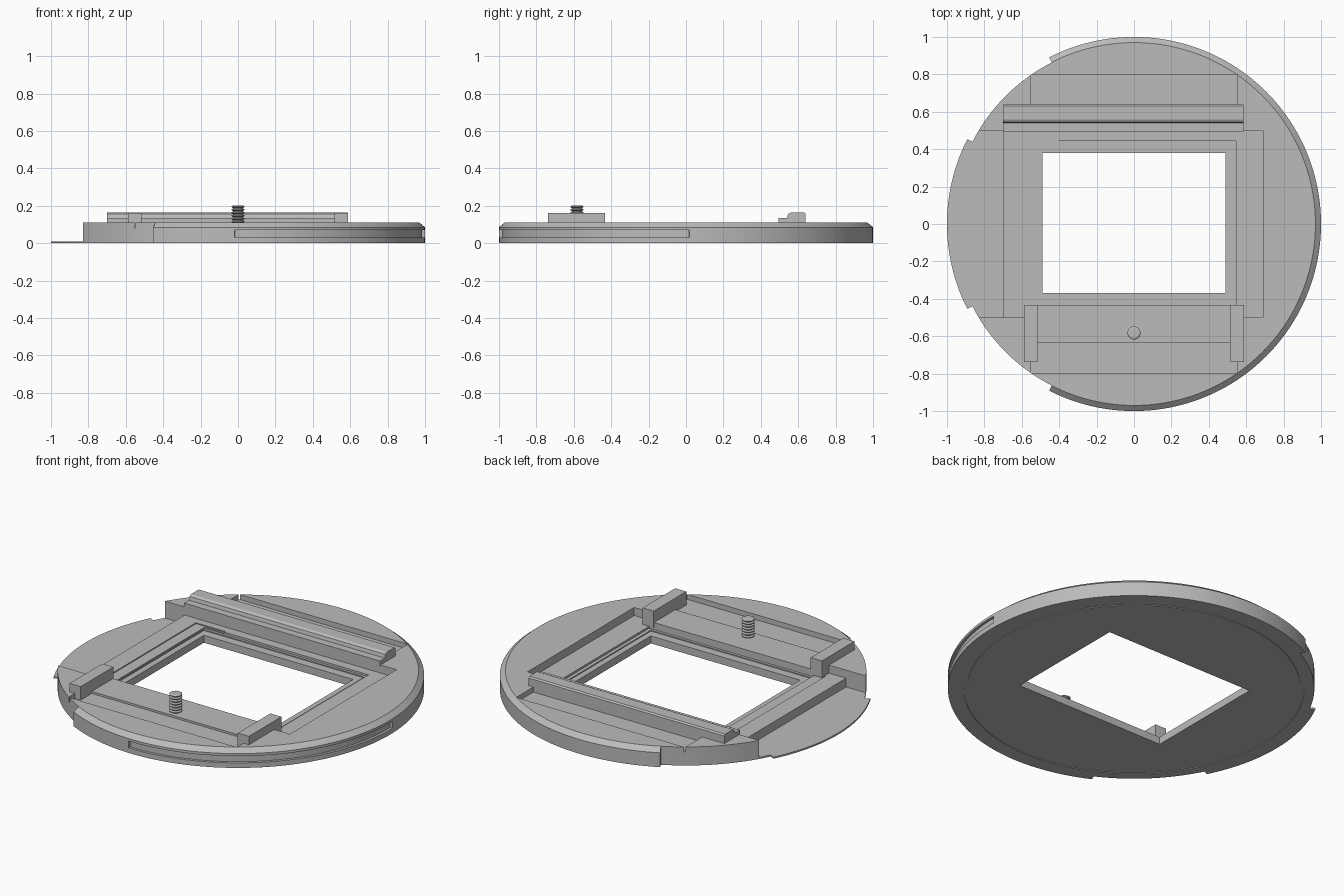
import bpy, bmesh, math

if "Cube" in bpy.data.objects:
    bpy.data.objects.remove(bpy.data.objects["Cube"])

grey = bpy.data.materials.new("plain_grey")
grey.diffuse_color = (0.5, 0.5, 0.5, 1)
grey.use_nodes = True
grey.node_tree.nodes["Principled BSDF"].inputs["Base Color"].default_value = grey.diffuse_color


def make(name, bm):
    bmesh.ops.recalc_face_normals(bm, faces=bm.faces[:])
    me = bpy.data.meshes.new(name)
    bm.to_mesh(me)
    bm.free()
    me.materials.append(grey)
    ob = bpy.data.objects.new(name, me)
    bpy.context.collection.objects.link(ob)
    return ob


def box(name, x0, x1, y0, y1, z0, z1):
    return prism(name, [(y0, z0), (y1, z0), (y1, z1), (y0, z1)], x0, x1)


def prism(name, profile, x0, x1):
    """Extrude a (y, z) profile along x."""
    bm = bmesh.new()
    f = bm.faces.new([bm.verts.new((x0, y, z)) for y, z in profile])
    new = bmesh.ops.extrude_face_region(bm, geom=[f])["geom"]
    bmesh.ops.translate(bm, vec=(x1 - x0, 0, 0),
                        verts=[v for v in new if isinstance(v, bmesh.types.BMVert)])
    return make(name, bm)


def stack(name, rings, n, cx=0, cy=0):
    """Solid of revolution from (radius, z) rings, capped at both ends."""
    bm = bmesh.new()
    loops = [[bm.verts.new((cx + r * math.cos(i * math.tau / n),
                            cy + r * math.sin(i * math.tau / n), z)) for i in range(n)]
             for r, z in rings]
    for a, b in zip(loops, loops[1:]):
        for i in range(n):
            bm.faces.new((a[i], a[i - 1], b[i - 1], b[i]))
    bm.faces.new(loops[0])
    bm.faces.new(loops[-1])
    return make(name, bm)


def arc(name, r0, r1, z0, z1, a0, a1, n=48):
    """Ring sector between two angles in degrees (a full ring at 360)."""
    bm = bmesh.new()
    full = a1 - a0 >= 360
    rows = []
    for i in range(n if full else n + 1):
        a = math.radians(a0 + (a1 - a0) * i / n)
        rows.append([bm.verts.new((r * math.cos(a), r * math.sin(a), z))
                     for r, z in ((r0, z0), (r1, z0), (r1, z1), (r0, z1))])
    for i in range(n):
        p, q = rows[i], rows[(i + 1) % len(rows)]
        for k in range(4):
            bm.faces.new((p[k], p[k - 1], q[k - 1], q[k]))
    if not full:
        bm.faces.new(rows[0])
        bm.faces.new(rows[-1])
    return make(name, bm)


# round base plate with chamfered top edge
body = stack("base_plate", [(1, 0), (1, 0.085), (0.97, 0.11)], 160)

cutters = [
    # rim cut back on the left, and finger slot in the front right rim
    arc("cut_rim_back", 0.969, 1.1, -0.1, 0.2, 117, 153),
    arc("cut_rim_front", 0.969, 1.1, -0.1, 0.2, 207, 243),
    arc("cut_rim_slot", 0.985, 1.1, 0.03, 0.07, -91, 1),
    # groove under the plate
    arc("cut_groove", 0.895, 0.915, -0.1, 0.004, 0, 360, 128),
    # open channel on the left, then pocket with stepped window frame
    box("cut_channel", -1.2, -0.7, -0.5, 0.5, 0.01, 0.3),
    box("cut_pocket", -0.75, 0.69, -0.5, 0.5, 0.062, 0.3),
    box("cut_step_a", -0.595, -0.4, -0.46, 0.455, 0.056, 0.3),
    box("cut_step_b", -0.53, 0.545, -0.435, 0.445, 0.05, 0.3),
    box("cut_step_c", -0.525, 0.525, -0.42, 0.43, 0.044, 0.3),
    box("cut_window", -0.49, 0.49, -0.37, 0.38, -0.1, 0.3),
    # shallow flats behind the rail and in front of the ridge
    box("cut_flat_back", -0.553, 0.553, 0.64, 0.8, 0.08, 0.3),
    box("cut_flat_front", -0.553, 0.553, -0.8, -0.49, 0.08, 0.3),
]
for c in cutters:
    c.hide_render = True
    m = body.modifiers.new(c.name, "BOOLEAN")
    m.operation, m.solver, m.object = "DIFFERENCE", "EXACT", c
bpy.context.view_layer.update()
baked = bpy.data.meshes.new_from_object(
    body.evaluated_get(bpy.context.evaluated_depsgraph_get()))
body.modifiers.clear()
body.data = baked
for c in cutters:
    bpy.data.objects.remove(c)

# back rail with front lip and rounded top
rail = prism("back_rail", [(0.495, 0.105), (0.64, 0.105), (0.64, 0.155), (0.632, 0.163),
                           (0.56, 0.163), (0.545, 0.155), (0.54, 0.135), (0.495, 0.135)],
             -0.7, 0.585)

# front ridge carrying the screw
ridge = box("front_ridge", -0.53, 0.53, -0.635, -0.435, 0.045, 0.092)

# side guide bars
for s, side in ((-1, "left"), (1, "right")):
    a, b = sorted((s * 0.515, s * 0.588))
    box(side + "_guide_bar", a, b, -0.738, -0.433, 0.06, 0.16)

# threaded screw
rings = [(0.026, 0.085)]
for i in range(7):
    z = 0.092 + i * 0.016
    rings += [(0.026, z), (0.035, z + 0.005), (0.035, z + 0.009), (0.026, z + 0.014)]
screw = stack("screw", rings, 24, 0, -0.583)

for ob in (body, screw):
    bpy.ops.object.select_all(action="DESELECT")
    ob.select_set(True)
    bpy.context.view_layer.objects.active = ob
    bpy.ops.object.shade_smooth_by_angle(angle=math.radians(20))
